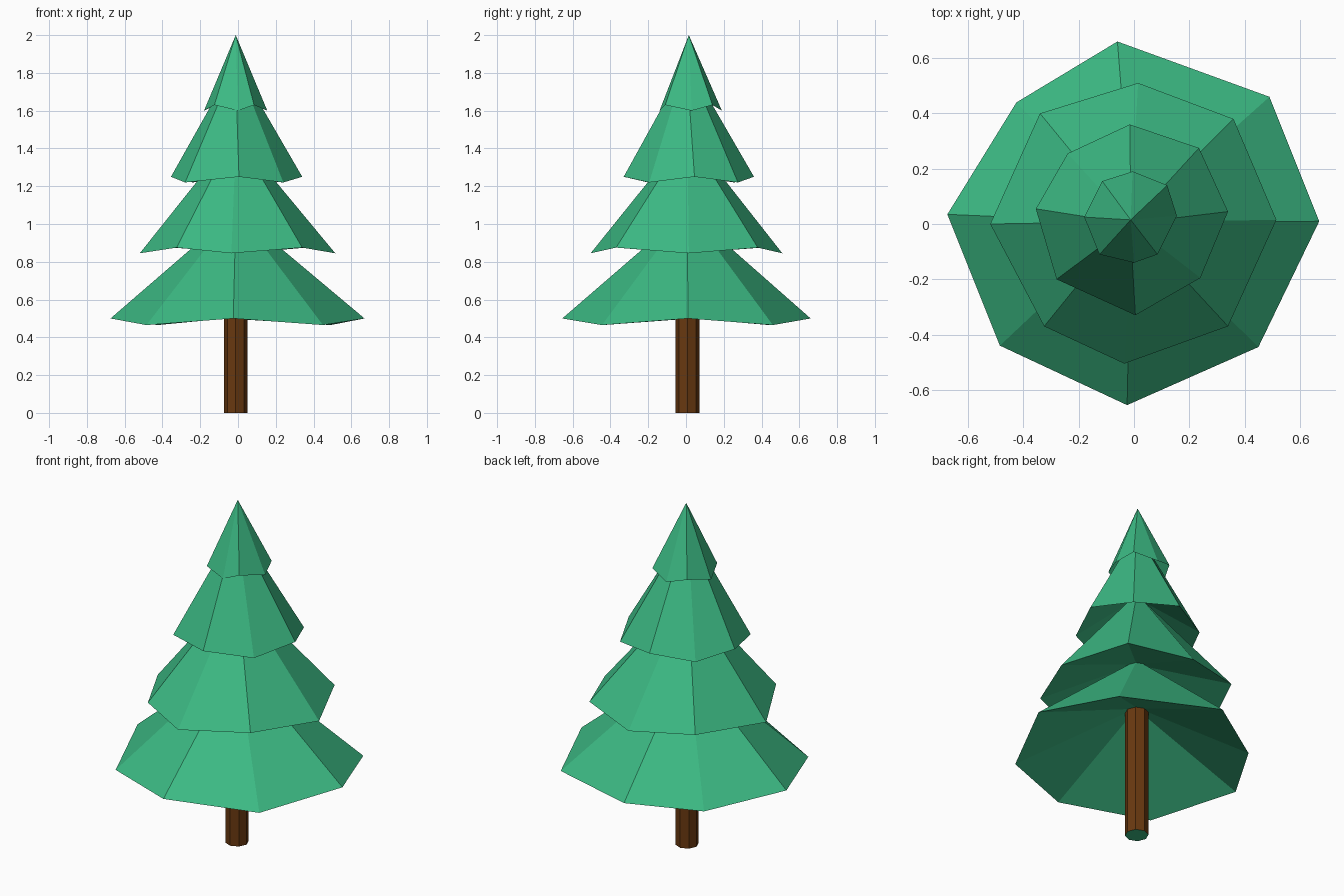
import bpy, bmesh, math

if "Cube" in bpy.data.objects:
    bpy.data.objects.remove(bpy.data.objects["Cube"])


def material(name, rgb):
    m = bpy.data.materials.new(name)
    m.diffuse_color = (*rgb, 1)
    m.use_nodes = True
    m.node_tree.nodes["Principled BSDF"].inputs["Base Color"].default_value = m.diffuse_color
    return m


green = material("leaf green", (0.045, 0.49, 0.23))
brown = material("bark brown", (0.14, 0.04, 0.005))
CX, CY = -0.012, 0.008


def finish(bm, name, mats):
    bmesh.ops.recalc_face_normals(bm, faces=bm.faces)
    me = bpy.data.meshes.new(name)
    bm.to_mesh(me)
    bm.free()
    for m in mats:
        me.materials.append(m)
    ob = bpy.data.objects.new(name, me)
    bpy.context.collection.objects.link(ob)
    return ob


def ring(bm, r, z):
    return [bm.verts.new((CX + r * math.cos(i * math.pi / 4),
                          CY + r * math.sin(i * math.pi / 4), z)) for i in range(8)]


def bridge(bm, a, b):
    for i in range(8):
        j = (i + 1) % 8
        bm.faces.new((a[i], a[j], b[j], b[i]))


# Uneven eight-sided rims: points, (z on axes, z on diagonals), radius and z of the ring above
tiers = [
    ([(.67, .01), (.49, .46), (-.06, .66), (-.425, .44),
      (-.675, .035), (-.485, -.44), (-.025, -.655), (.45, -.445)], (.50, .465), .05, 1.03),
    ([(.515, .015), (.36, .38), (.015, .51), (-.34, .40),
      (-.52, 0), (-.325, -.37), (-.035, -.505), (.34, -.37)], (.845, .875), .05, 1.42),
    ([(.34, .045), (.235, .275), (-.015, .36), (-.24, .255),
      (-.355, .055), (-.28, -.20), (.005, -.33), (.24, -.195)], (1.25, 1.22), .045, 1.78),
    ([(.155, .03), (.12, .14), (-.005, .19), (-.115, .155),
      (-.18, .025), (-.125, -.11), (0, -.14), (.085, -.11)], (1.60, 1.63), 0, 2.0),
]

# Foliage: one folded skin, out along each underside and in along each top
bm = bmesh.new()
inner = ring(bm, .063, .75)
for pts, zs, r, z in tiers:
    rim = [bm.verts.new((x, y, zs[i % 2])) for i, (x, y) in enumerate(pts)]
    bridge(bm, inner, rim)
    if r:
        inner = ring(bm, r, z)
        bridge(bm, rim, inner)
    else:
        tip = bm.verts.new((CX, .015, z))
        for i in range(8):
            bm.faces.new((rim[i], rim[(i + 1) % 8], tip))
finish(bm, "foliage", [green])

# Trunk, with a green bottom cap
bm = bmesh.new()
low, high = ring(bm, .063, 0), ring(bm, .063, .75)
bridge(bm, low, high)
cap = bm.faces.new(low[::-1])
cap.material_index = 1
finish(bm, "trunk", [brown, green])
